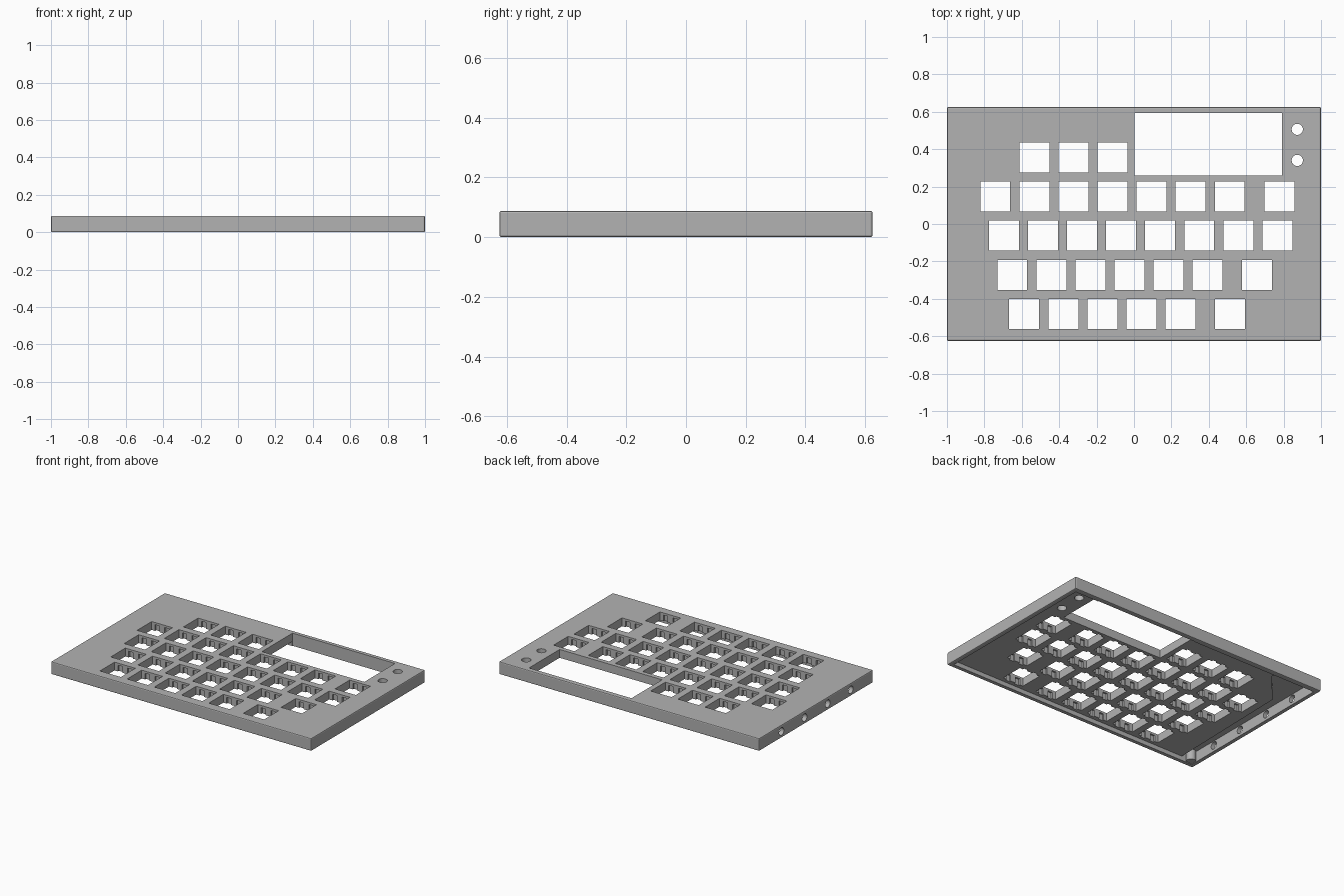
import bpy
import bmesh
from math import cos, sin, tau
from mathutils import Matrix

cube = bpy.data.objects.get("Cube")
if cube:
    bpy.data.objects.remove(cube, do_unlink=True)

grey = bpy.data.materials.new("grey plastic")
grey.use_nodes = True
grey.diffuse_color = (0.45, 0.45, 0.45, 1)
grey.node_tree.nodes["Principled BSDF"].inputs["Base Color"].default_value = (0.45, 0.45, 0.45, 1)

HEIGHT = 0.088
CEILING = 0.03      # underside of the key plate
PITCH = 0.209
KEY = 0.16


def rect(x0, x1, y0, y1):
    return [(x0, y0), (x1, y0), (x1, y1), (x0, y1)]


def centred(x, y, w, d):
    return rect(x - w / 2, x + w / 2, y - d / 2, y + d / 2)


def circle(x, y, r, n=32):
    return [(x + r * cos(tau * i / n), y + r * sin(tau * i / n)) for i in range(n)]


def prisms(name, outlines, z0, z1, matrix=None):
    """One object holding an upright prism for every outline."""
    bm = bmesh.new()
    for outline in outlines:
        low = [bm.verts.new((x, y, z0)) for x, y in outline]
        high = [bm.verts.new((x, y, z1)) for x, y in outline]
        bm.faces.new(low[::-1])
        bm.faces.new(high)
        for i in range(len(low)):
            j = (i + 1) % len(low)
            bm.faces.new((low[i], low[j], high[j], high[i]))
    if matrix:
        bm.transform(matrix)
    bmesh.ops.recalc_face_normals(bm, faces=bm.faces)
    mesh = bpy.data.meshes.new(name)
    bm.to_mesh(mesh)
    bm.free()
    mesh.materials.append(grey)
    obj = bpy.data.objects.new(name, mesh)
    bpy.context.collection.objects.link(obj)
    return obj


def apply_modifiers(obj):
    graph = bpy.context.evaluated_depsgraph_get()
    mesh = bpy.data.meshes.new_from_object(obj.evaluated_get(graph))
    obj.modifiers.clear()
    obj.data = mesh


def cut(obj, cutter):
    mod = obj.modifiers.new("cut", 'BOOLEAN')
    mod.operation = 'DIFFERENCE'
    mod.solver = 'EXACT'
    mod.object = cutter
    apply_modifiers(obj)
    bpy.data.objects.remove(cutter, do_unlink=True)


# Case shell with fine chamfered edges
case = prisms("keyboard_case", [rect(-1, 1, -0.625, 0.625)], 0, HEIGHT)
bevel = case.modifiers.new("chamfer", 'BEVEL')
bevel.width = 0.007
bevel.segments = 2
apply_modifiers(case)

# Open underside, with a deeper pocket along the right end and its back corner
cut(case, prisms("cavity_cutter", [rect(-0.97, 0.97, -0.595, 0.59)], -0.1, CEILING))
pocket = [(-0.97, -0.595), (-0.89, -0.595), (-0.87, 0.31), (-0.68, 0.53), (-0.68, 0.59), (-0.97, 0.59)]
cut(case, prisms("pocket_cutter", [pocket], -0.1, 0.074))

# Key openings: row start x, row y, keys at even pitch, extra key x
rows = [
    (-0.532, 0.356, 3, None),
    (-0.742, 0.147, 7, 0.778),
    (-0.696, -0.061, 8, None),
    (-0.651, -0.272, 6, 0.658),
    (-0.587, -0.482, 5, 0.514),
]
keys = []
for start, y, count, extra in rows:
    keys += [(start + i * PITCH, y) for i in range(count)]
    if extra is not None:
        keys.append((extra, y))
cut(case, prisms("key_cutter", [centred(x, y, KEY, KEY) for x, y in keys], -0.1, 0.2))

# Clip notches in the front and back wall of every key opening
notches = [centred(x + side * 0.037, y, 0.034, KEY + 0.024) for x, y in keys for side in (-1, 1)]
cut(case, prisms("notch_cutter", notches, -0.1, 0.073))

# Display window and two round holes beside it
cut(case, prisms("window_cutter", [rect(0.003, 0.79, 0.258, 0.594)], -0.1, 0.2))
cut(case, prisms("round_hole_cutter", [circle(0.873, y, 0.03) for y in (0.506, 0.34)], -0.1, 0.2))

# Four round holes through the right end wall
sideways = Matrix(((0, 0, 1, 0), (1, 0, 0, 0), (0, 1, 0, 0), (0, 0, 0, 1)))
ports = [circle(y, 0.043, 0.026) for y in (-0.38, -0.127, 0.127, 0.38)]
cut(case, prisms("port_cutter", ports, -1.1, -0.93, sideways))

# Corner post inside the pocket
prisms("corner_post", [circle(-0.945, -0.572, 0.03)], 0.004, 0.08)
